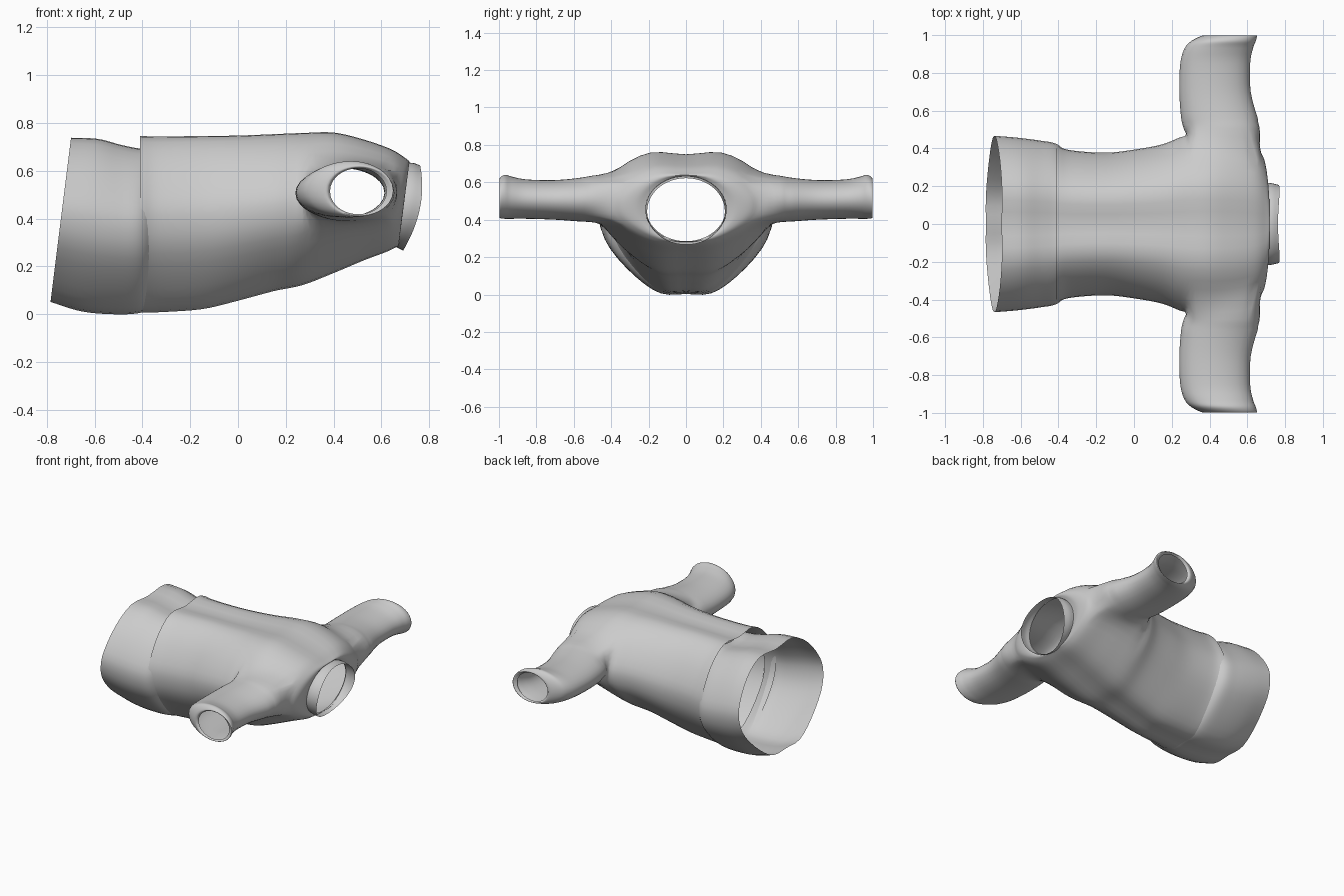
import bpy, bmesh
from math import sin, cos, pi, atan2

if "Cube" in bpy.data.objects:
    bpy.data.objects.remove(bpy.data.objects["Cube"])

N = 48  # points around each body ring


def spline(keys, steps):
    """Catmull-Rom samples through rows of numbers."""
    out = []
    for s in range(len(keys) - 1):
        p1, p2 = keys[s], keys[s + 1]
        p0 = keys[s - 1] if s else [2 * a - b for a, b in zip(p1, p2)]
        p3 = keys[s + 2] if s + 2 < len(keys) else [2 * b - a for a, b in zip(p1, p2)]
        for j in range(steps):
            t = j / steps
            out.append([0.5 * (2 * b + (c - a) * t + (2 * a - 5 * b + 4 * c - d) * t * t
                               + (3 * b - a - 3 * c + d) * t ** 3)
                        for a, b, c, d in zip(p0, p1, p2, p3)])
    out.append(list(keys[-1]))
    return out


# Half cross-section of the torso: (width fraction, height fraction), top to bottom
HALF = [(0, .985), (.4, 1), (.73, .87), (.96, .66), (1, .5), (.9, .33), (.61, .13), (.31, .005), (0, 0)]
half = spline([(-.4, 1)] + HALF + [(-.31, .005)], 3)[3:-3]
SECTION = half + [(-a, b) for a, b in half[-2:0:-1]]


def ring(x, shear, w, lo, hi, blend=0, dip=0):
    """Torso ring around the x axis; blend rounds it, dip pulls back top and bottom."""
    pts = []
    for i in range(N):
        a = 2 * pi * i / N
        u, v = SECTION[i]
        u += (sin(a) - u) * blend
        v += (.5 + .5 * cos(a) - v) * blend
        pts.append((x + shear * (v - .5) * (hi - lo) - dip * cos(a) ** 2,
                    w * u, lo + (hi - lo) * v))
    return pts


def loft(bm, rings, skip=lambda k, i: False):
    n = len(rings[0])
    vs = [[bm.verts.new(p) for p in r] for r in rings]
    for k in range(len(vs) - 1):
        for i in range(n):
            if not skip(k, i):
                j = (i + 1) % n
                bm.faces.new((vs[k][i], vs[k][j], vs[k + 1][j], vs[k + 1][i]))
    return vs


def finish(bm, name):
    bmesh.ops.delete(bm, geom=[v for v in bm.verts if not v.link_faces], context='VERTS')
    bmesh.ops.recalc_face_normals(bm, faces=bm.faces)
    for f in bm.faces:
        f.smooth = True
    me = bpy.data.meshes.new(name)
    bm.to_mesh(me)
    bm.free()
    ob = bpy.data.objects.new(name, me)
    bpy.context.collection.objects.link(ob)
    return ob


# Torso: x, shear, half width, bottom, top, roundness
BODY = [(-.41, 0, .412, .01, .742, 0), (-.33, 0, .388, .012, .74, 0), (-.15, 0, .376, .025, .742, 0),
        (0, 0, .392, .06, .744, 0), (.15, 0, .42, .10, .75, 0), (.27, 0, .465, .125, .755, 0),
        (.40, 0, .48, .175, .757, 0), (.52, 0, .47, .225, .73, 0), (.63, .04, .43, .262, .69, .1),
        (.68, .1, .36, .28, .655, .3), (.695, .13, .28, .285, .64, .6), (.685, .13, .212, .285, .632, 1)]
K0, K1, I0, I1 = 26, 42, 7, 15  # armhole limits on the torso grid

bm = bmesh.new()
grid = loft(bm, [ring(*r) for r in spline(BODY, 5)],
            lambda k, i: K0 <= k < K1 and (I0 <= i < I1 or I0 <= N - 1 - i < I1))

# Sleeves: y, back x, front x, bottom, top; the last row turns into the cuff
SLEEVE = [(.50, .265, .68, .385, .64), (.56, .25, .655, .39, .625), (.70, .24, .618, .40, .612),
          (.85, .245, .615, .405, .615), (.93, .268, .63, .405, .63), (.97, .305, .645, .405, .64),
          (.998, .365, .65, .41, .62), (.985, .385, .622, .418, .61)]
loop = ([(k, I0) for k in range(K0, K1)] + [(K1, i) for i in range(I0, I1)]
        + [(k, I1) for k in range(K1, K0, -1)] + [(K0, i) for i in range(I1, I0, -1)])
angles = [atan2(-(i - (I0 + I1) / 2) / (I1 - I0), (k - (K0 + K1) / 2) / (K1 - K0)) for k, i in loop]
for side in (1, -1):
    rings = [[((x0 + x1) / 2 + (x1 - x0) / 2 * cos(a), side * y, (z0 + z1) / 2 + (z1 - z0) / 2 * sin(a))
              for a in angles] for y, x0, x1, z0, z1 in spline(SLEEVE, 4)]
    first = loft(bm, rings)[0]
    rim = [grid[k][i if side > 0 else N - i] for k, i in loop]
    for a in range(len(rim)):
        b = (a + 1) % len(rim)
        bm.faces.new((rim[a], rim[b], first[b], first[a]))

# Soften the armhole joins
for _ in range(5):
    join = [v for v in bm.verts if .36 < abs(v.co.y) < .56 and v.co.x > .27]
    bmesh.ops.smooth_vert(bm, verts=join, factor=.5, use_axis_x=True, use_axis_y=True, use_axis_z=True)
finish(bm, "shirt_body_and_sleeves")

# Under-layer hem showing below the torso edge
HEM = [(-.35, 0, .37, .035, .695, 0), (-.41, 0, .422, .009, .69, 0), (-.5, .03, .44, .003, .705, 0),
       (-.62, .09, .455, .015, .73, 0), (-.742, .125, .465, .055, .735, 0)]
bm = bmesh.new()
loft(bm, [ring(*r) for r in spline(HEM, 5)])
finish(bm, "hem")

# Stand-up collar with raised sides
COLLAR = [(.682, .13, .216, .282, .634, 1, 0), (.72, .17, .217, .274, .632, 1, .015),
          (.762, .2, .208, .266, .622, 1, .035)]
bm = bmesh.new()
loft(bm, [ring(*r) for r in spline(COLLAR, 4)])
finish(bm, "collar")
